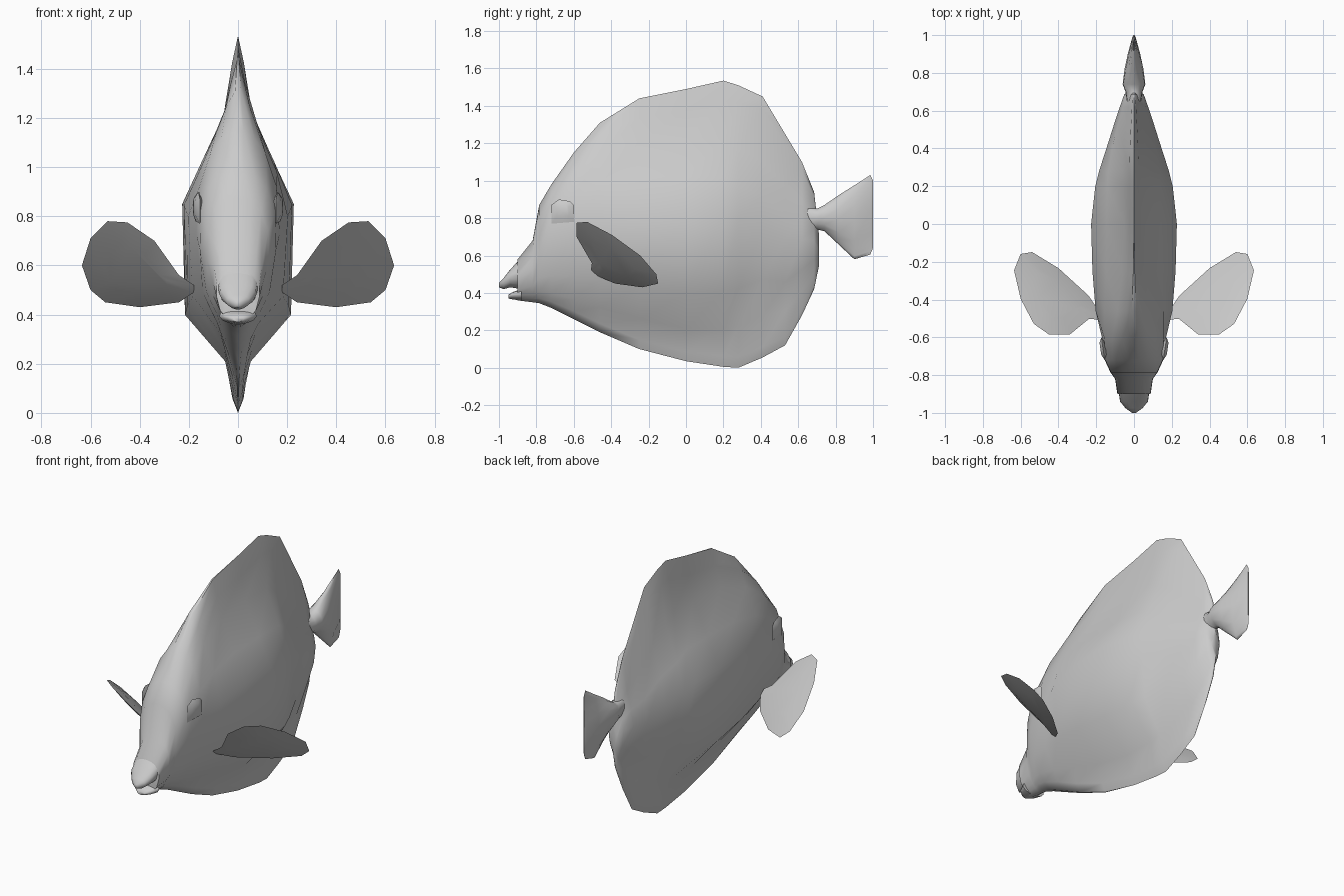
import bpy, bmesh, math
from mathutils import Vector

if "Cube" in bpy.data.objects:
    bpy.data.objects.remove(bpy.data.objects["Cube"])

grey = bpy.data.materials.new("plain_grey")
grey.use_nodes = True
colour = (0.6, 0.6, 0.6, 1)
grey.diffuse_color = colour
grey.node_tree.nodes["Principled BSDF"].inputs["Base Color"].default_value = colour

# Half cross-sections from belly to back: height fraction, width fraction
MIDDLE = [(0, 0), (.035, .08), (.12, .23), (.25, .95), (.56, 1), (.68, .64), (.82, .22), (.92, .1), (1, 0)]
HEAD = [(0, .1), (.05, .35), (.12, .55), (.26, .83), (.52, 1), (.75, .98), (.9, .75), (.97, .45), (1, .15)]
REAR = [(0, 0), (.04, .15), (.16, .27), (.3, .78), (.5, 1), (.62, .8), (.75, .4), (.95, .15), (1, 0)]


def finish(name, bm, angle=60):
    bmesh.ops.remove_doubles(bm, verts=bm.verts[:], dist=0.0005)
    bmesh.ops.recalc_face_normals(bm, faces=bm.faces[:])
    mesh = bpy.data.meshes.new(name)
    bm.to_mesh(mesh)
    bm.free()
    mesh.materials.append(grey)
    obj = bpy.data.objects.new(name, mesh)
    bpy.context.collection.objects.link(obj)
    bpy.ops.object.select_all(action="DESELECT")
    obj.select_set(True)
    bpy.context.view_layer.objects.active = obj
    bpy.ops.object.shade_smooth_by_angle(angle=math.radians(angle))


def loft(name, stations):
    """Skin through stations of y, bottom, top, half width, blend.
    Blend runs from -1 (rear section) through 0 (middle) to 1 (head)."""
    bm = bmesh.new()
    rings = []
    for y, low, high, width, blend in stations:
        half = []
        for start, end in zip(MIDDLE, HEAD if blend > 0 else REAR):
            up, out = Vector(start).lerp(Vector(end), abs(blend))
            half.append((width * out, y, low + (high - low) * up))
        ring = half + [(-x, y, z) for x, y, z in reversed(half)]
        rings.append([bm.verts.new(p) for p in ring])
    for a, b in zip(rings, rings[1:]):
        for i in range(len(a)):
            j = (i + 1) % len(a)
            bm.faces.new((a[i], a[j], b[j], b[i]))
    bm.faces.new(rings[0])
    bm.faces.new(rings[-1])
    finish(name, bm)


def lens(name, outline, normal, thick, side):
    """Closed blade that swells from a thin rim to its middle."""
    bm = bmesh.new()
    normal = Vector(normal).normalized()
    points = [Vector(p) for p in outline]
    centre = sum(points, Vector()) / len(points)
    flip = Vector((side, 1, 1))
    rim = [bm.verts.new(p * flip) for p in points]
    for sign in (1, -1):
        lift = normal * thick * sign
        inner = [bm.verts.new((centre + (p - centre) * .55 + lift) * flip) for p in points]
        for i in range(len(rim)):
            j = (i + 1) % len(rim)
            bm.faces.new((rim[i], rim[j], inner[j], inner[i]))
        bm.faces.new(inner)
    finish(name, bm)


# Deep flat body with dorsal and belly fins blended in
loft("body", [
    (-.9, .36, .58, .088, 1), (-.82, .35, .68, .1, 1), (-.785, .345, .87, .125, 1),
    (-.72, .32, .98, .155, 1), (-.6, .26, 1.15, .17, .85), (-.46, .19, 1.31, .203, .4),
    (-.25, .1, 1.44, .22, .1), (0, .035, 1.49, .227, 0), (.2, .005, 1.535, .205, -.3),
    (.28, 0, 1.51, .185, -.6), (.41, .055, 1.45, .143, -1), (.53, .12, 1.25, .105, -1),
    (.62, .28, 1.1, .075, -1), (.685, .42, .94, .052, -1), (.71, .54, .72, .03, -1)])

# Parted lips
loft("upper_lip", [(-.88, .42, .59, .082, 1), (-.94, .43, .525, .074, 1),
                   (-.975, .42, .48, .045, 1), (-1, .43, .455, .01, 1)])
loft("lower_lip", [(-.88, .36, .42, .075, 1), (-.925, .365, .405, .055, 1), (-.95, .37, .39, .025, 1)])

# Tail with its narrow stalk
loft("tail_fin", [
    (.64, .72, .87, .035, .9), (.7, .74, .85, .045, .9), (.74, .73, .87, .06, .9),
    (.82, .655, .925, .05, .7), (.9, .58, .975, .033, .6), (.985, .605, 1.03, .01, .5),
    (1, .64, 1, .003, 1)])

# Side fins lie on a slanted plane; eyes are raised facets on the cheeks
FIN_XZ = [(.18, .52), (.24, .56), (.34, .7), (.45, .775), (.53, .78), (.6, .71),
          (.635, .6), (.6, .5), (.54, .45), (.4, .43), (.24, .45), (.18, .49)]
EYE_YZ = [(-.72, .77), (-.72, .87), (-.68, .9), (-.62, .89), (-.6, .87), (-.6, .78)]
for side, word in ((1, "left"), (-1, "right")):
    blade = [(x, -.585 + 1.13 * (.7 - z) + .77 * (x - .34), z) for x, z in FIN_XZ]
    lens(word + "_side_fin", blade, (.77, -1, -1.13), .012, side)
    eye = [(.164 + .15 * (y + .66), y, z) for y, z in EYE_YZ]
    lens(word + "_eye", eye, (1, -.2, 0), .014, side)
